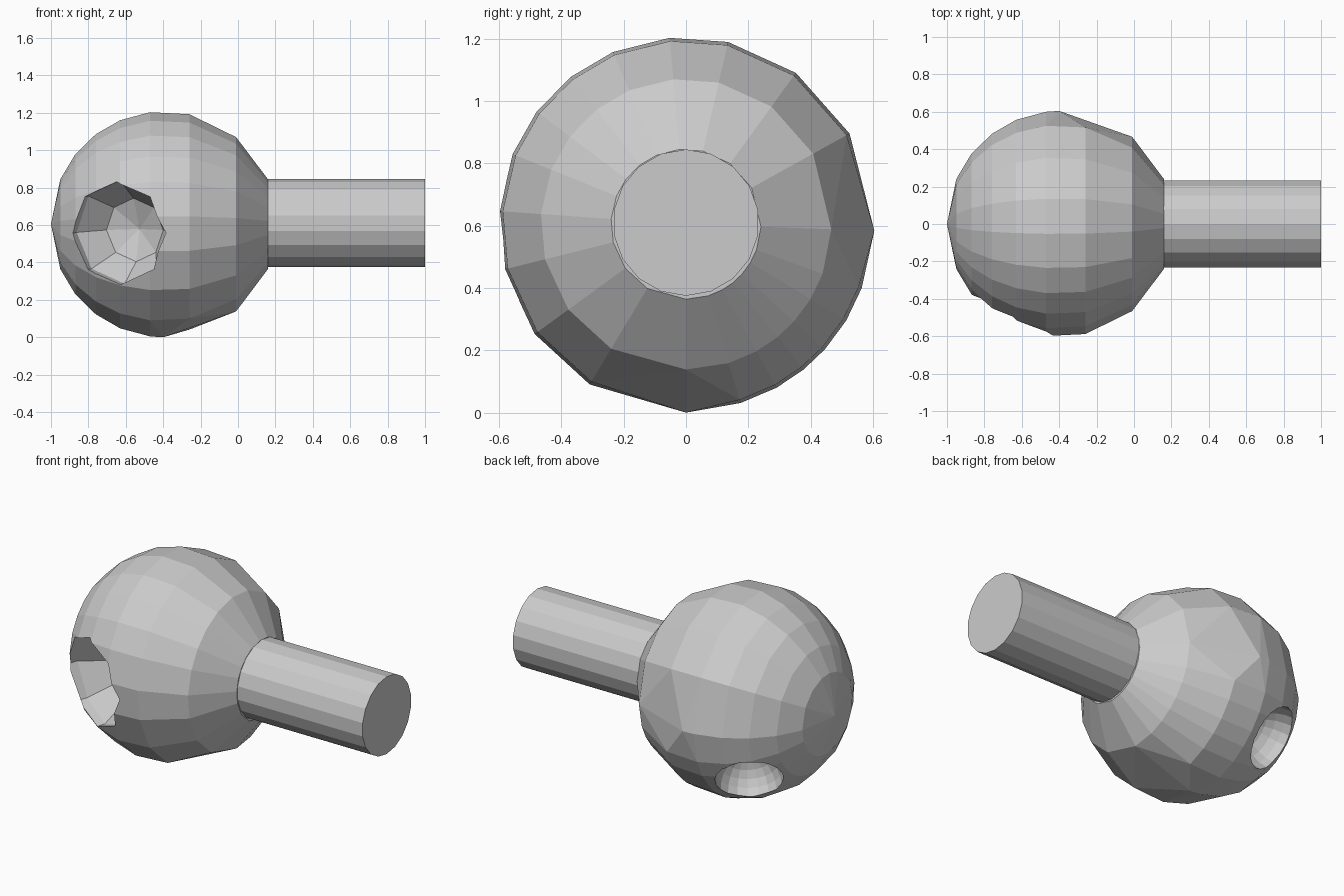
import bpy, bmesh
from math import radians, sin, cos, sqrt, pi
from mathutils import Vector

cube = bpy.data.objects.get("Cube")
if cube:
    bpy.data.objects.remove(cube, do_unlink=True)

CENTRE = Vector((-0.395, 0, 0.605))
R = 0.605
SHAFT_R = 0.235

grey = bpy.data.materials.new("plain_grey")
grey.use_nodes = True
GREY = (0.6, 0.6, 0.6, 1)
grey.diffuse_color = GREY
grey.node_tree.nodes["Principled BSDF"].inputs["Base Color"].default_value = GREY


def finish(name, bm):
    bmesh.ops.recalc_face_normals(bm, faces=bm.faces)
    mesh = bpy.data.meshes.new(name)
    bm.to_mesh(mesh)
    bm.free()
    mesh.materials.append(grey)
    obj = bpy.data.objects.new(name, mesh)
    bpy.context.collection.objects.link(obj)
    return obj


def on_ball(x, angle):
    r = sqrt(max(R * R - (x - CENTRE.x) ** 2, 0))
    a = radians(angle)
    return (x, r * cos(a), CENTRE.z + r * sin(a))


# faceted ball: unevenly spaced rings around the shaft axis, wrapped in a hull
angles = [-2, 29, 54, 77, 95, 113, 128, 143, 158, 176, 194, 216, 239, 270,
          287, 299, 309, 318, 329, 340]
rings = [0.16, -0.01, -0.26, -0.47, -0.63, -0.76, -0.87, -0.95]
wide = (-2, 270)  # meridians with one long facet beside the widest ring
bm = bmesh.new()
for x in rings:
    for a in angles:
        ring_x = -0.4 if a in wide and x == -0.26 else x
        bm.verts.new(on_ball(ring_x, a))
bm.verts.new((-1, 0, CENTRE.z))
hull = bmesh.ops.convex_hull(bm, input=bm.verts)
bmesh.ops.dissolve_limit(bm, angle_limit=radians(2), verts=bm.verts, edges=bm.edges)
ball = finish("ball", bm)


def hollow(name, direction, radius, offset, segments, ring_count):
    """Cut a bowl into the ball with a hidden sphere facing outwards."""
    d = Vector(direction).normalized()
    bm = bmesh.new()
    bmesh.ops.create_uvsphere(bm, u_segments=segments, v_segments=ring_count, radius=radius)
    bm.transform(d.to_track_quat('Z', 'Y').to_matrix().to_4x4())
    bmesh.ops.translate(bm, verts=bm.verts, vec=CENTRE + d * offset)
    cutter = finish(name, bm)
    cutter.hide_render = True
    cutter.hide_set(True)
    cutter.display_type = 'WIRE'
    mod = ball.modifiers.new(name, 'BOOLEAN')
    mod.operation = 'DIFFERENCE'
    mod.solver = 'EXACT'
    mod.object = cutter


hollow("front_hollow_cutter", (-0.45, -0.88, -0.09), 0.29, 0.58, 8, 5)
hollow("back_socket_cutter", (-0.5, 0.64, -0.57), 0.19, 0.57, 20, 12)

# apply the cuts and drop the helpers
bpy.context.view_layer.update()
cut = bpy.data.meshes.new_from_object(ball.evaluated_get(bpy.context.evaluated_depsgraph_get()))
helpers = [m.object for m in ball.modifiers]
ball.modifiers.clear()
ball.data = cut
for h in helpers:
    bpy.data.objects.remove(h, do_unlink=True)

# straight shaft
bm = bmesh.new()
bmesh.ops.create_cone(bm, cap_ends=True, segments=18, radius1=SHAFT_R, radius2=SHAFT_R, depth=0.9)
bm.transform(Vector((1, 0, 0)).to_track_quat('Z', 'Y').to_matrix().to_4x4())
bmesh.ops.translate(bm, verts=bm.verts, vec=(0.55, 0, 0.61))
finish("shaft", bm)
